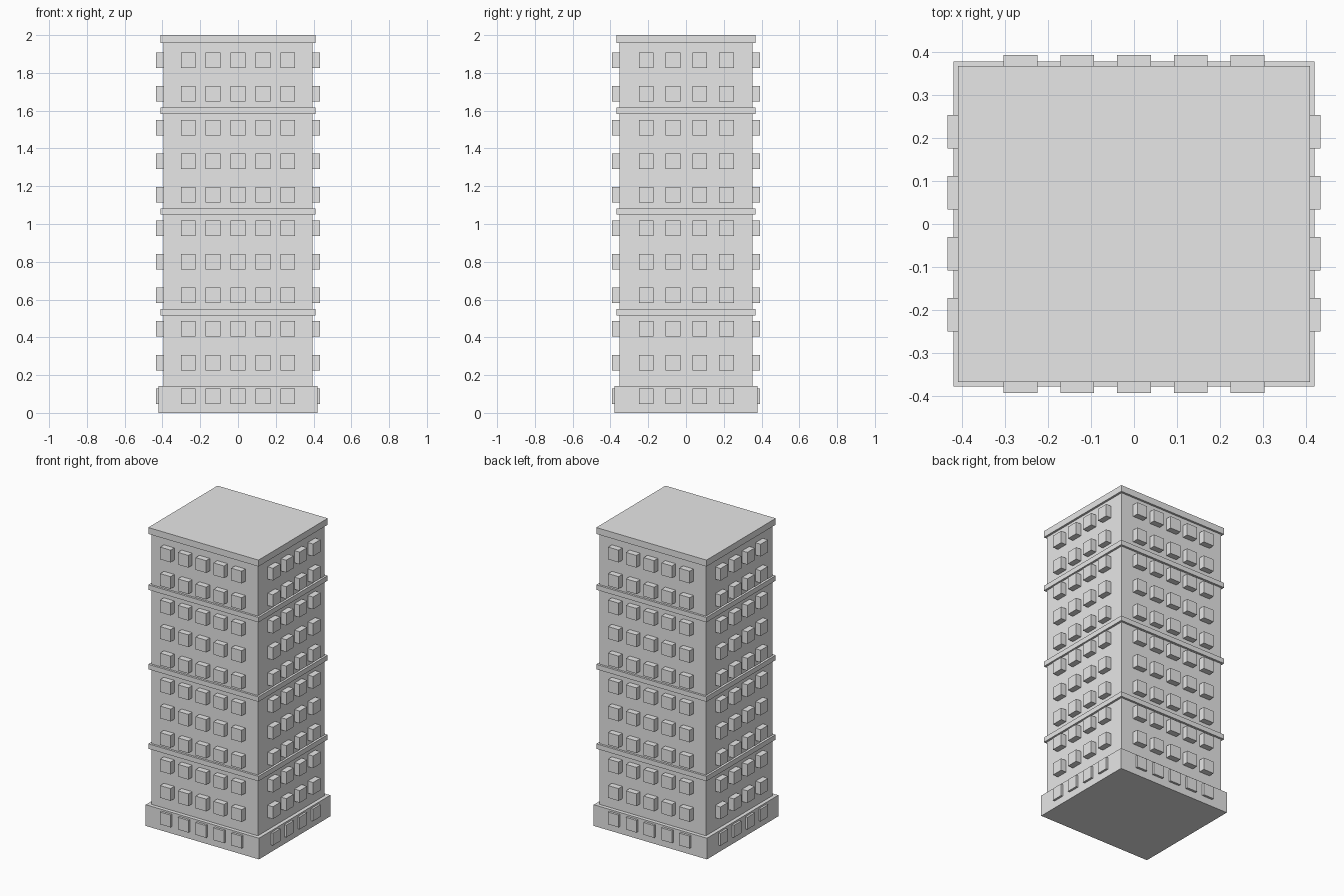
import bpy
import bmesh
from mathutils import Matrix, Vector

cube = bpy.data.objects.get("Cube")
if cube:
    bpy.data.objects.remove(cube, do_unlink=True)

# One plain concrete colour
CONCRETE = (0.8, 0.8, 0.8, 1.0)
mat = bpy.data.materials.new("concrete_grey")
mat.use_nodes = True
mat.diffuse_color = CONCRETE
mat.node_tree.nodes["Principled BSDF"].inputs["Base Color"].default_value = CONCRETE


def build(name, boxes):
    """Make one object from (centre, size) boxes."""
    bm = bmesh.new()
    for centre, size in boxes:
        place = Matrix.Translation(centre) @ Matrix.Diagonal(Vector(size)).to_4x4()
        bmesh.ops.create_cube(bm, size=1, matrix=place)
    mesh = bpy.data.meshes.new(name)
    bm.to_mesh(mesh)
    bm.free()
    mesh.materials.append(mat)
    obj = bpy.data.objects.new(name, mesh)
    bpy.context.collection.objects.link(obj)
    return obj


def slab(name, half_x, half_y, z0, z1):
    return build(name, [((0, 0, (z0 + z1) / 2), (2 * half_x, 2 * half_y, z1 - z0))])


# Tower body, plinth and roof
slab("tower_body", 0.395, 0.353, 0.0, 1.98)
slab("base_plinth", 0.42, 0.378, 0.0, 0.142)
slab("roof_slab", 0.409, 0.367, 1.957, 2.0)

# Ledges running round the tower
for i in range(3):
    z = 0.533 * (i + 1)
    slab(f"ledge_{i + 1}", 0.409, 0.367, z - 0.0165, z + 0.0165)

# Projecting window boxes, eleven storeys
FLOORS = [0.089 + 0.1777 * i for i in range(11)]
WIDTH, HEIGHT, DEPTH = 0.078, 0.082, 0.08
OUT_X, OUT_Y = 0.434, 0.393

for name, side in (("front_windows", -1), ("back_windows", 1)):
    build(name, [((0.132 * c, side * (OUT_Y - DEPTH / 2), z), (WIDTH, DEPTH, HEIGHT))
                 for z in FLOORS for c in range(-2, 3)])

for name, side in (("right_windows", -1), ("left_windows", 1)):
    build(name, [((side * (OUT_X - DEPTH / 2), 0.002 + 0.142 * (c - 1.5), z),
                  (DEPTH, WIDTH, HEIGHT))
                 for z in FLOORS for c in range(4)])
